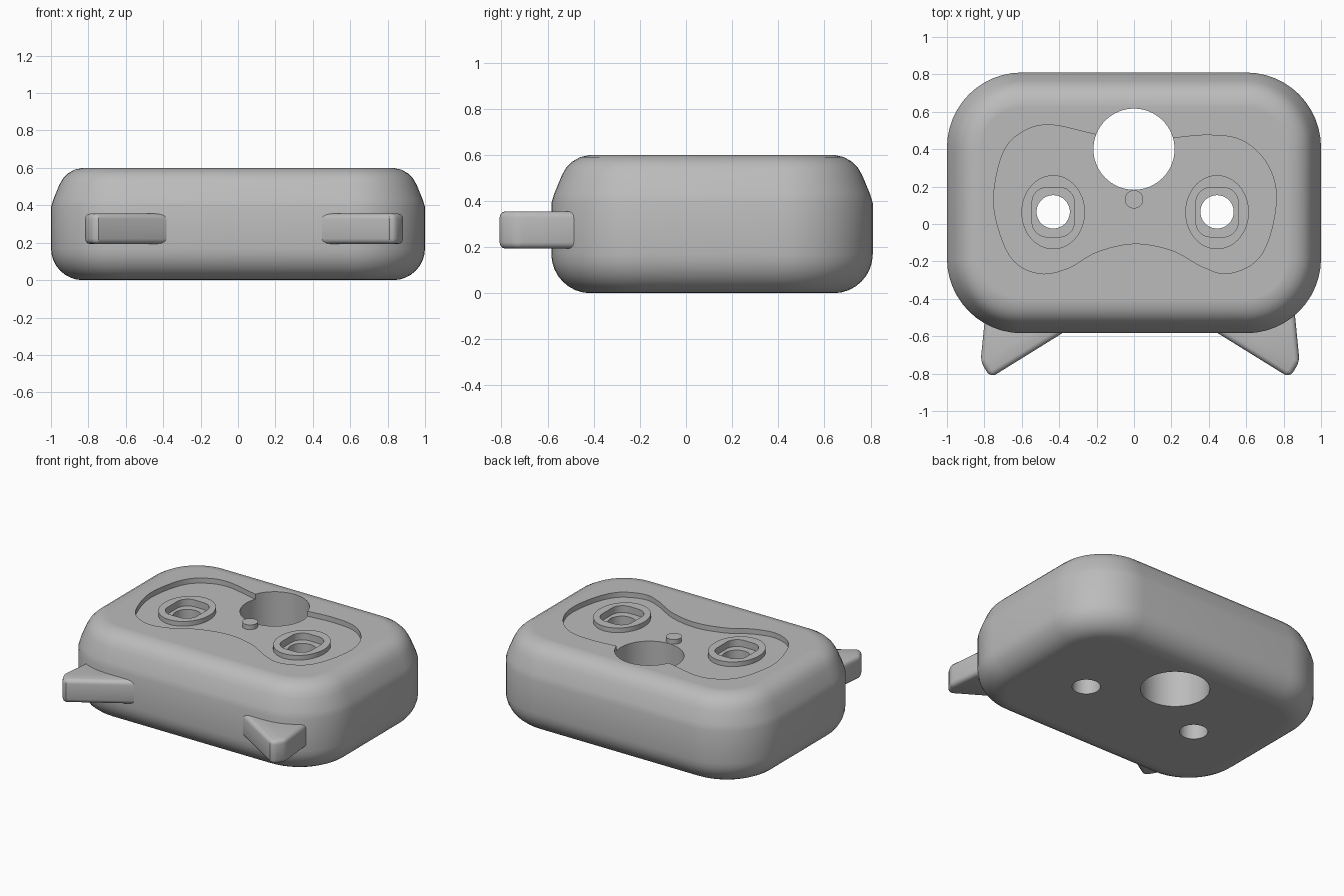
import bpy, bmesh
from math import cos, sin, pi, radians
from mathutils import Vector

if "Cube" in bpy.data.objects:
    bpy.data.objects.remove(bpy.data.objects["Cube"])

grey = bpy.data.materials.new("plain grey")
grey.use_nodes = True
grey.diffuse_color = (0.5, 0.5, 0.5, 1)
grey.node_tree.nodes["Principled BSDF"].inputs["Base Color"].default_value = (0.5, 0.5, 0.5, 1)


def loft(name, loops):
    """Skin a stack of matching closed loops and cap both ends."""
    bm = bmesh.new()
    rings = [[bm.verts.new(p) for p in loop] for loop in loops]
    n = len(rings[0])
    for a, b in zip(rings, rings[1:]):
        for i in range(n):
            j = (i + 1) % n
            bm.faces.new((a[i], a[j], b[j], b[i]))
    bm.faces.new(rings[0][::-1])
    bm.faces.new(rings[-1])
    bmesh.ops.recalc_face_normals(bm, faces=bm.faces)
    mesh = bpy.data.meshes.new(name)
    bm.to_mesh(mesh)
    bm.free()
    mesh.materials.append(grey)
    ob = bpy.data.objects.new(name, mesh)
    bpy.context.collection.objects.link(ob)
    return ob


def prism(name, outline, z0, z1):
    return loft(name, [[(x, y, z) for x, y in outline] for z in (z0, z1)])


def ellipse(cx, cy, rx, ry, n=64):
    return [(cx + rx * cos(2 * pi * i / n), cy + ry * sin(2 * pi * i / n)) for i in range(n)]


def rounded_rect(cx, cy, hx, hy, r, steps=12):
    pts = []
    for q, (sx, sy) in enumerate(((1, 1), (-1, 1), (-1, -1), (1, -1))):
        for i in range(steps + 1):
            a = (q + i / steps) * pi / 2
            pts.append((cx + sx * (hx - r) + r * cos(a), cy + sy * (hy - r) + r * sin(a)))
    return pts


def spline(points, steps=8):
    """Closed smooth curve through the points."""
    p = [Vector(q) for q in points]
    out = []
    for i in range(len(p)):
        a, b, c, d = (p[(i + k) % len(p)] for k in (-1, 0, 1, 2))
        for s in range(steps):
            t = s / steps
            out.append((b * 2 + (c - a) * t + (a * 2 - b * 5 + c * 4 - d) * t * t
                        + (b * 3 - a - c * 3 + d) * t ** 3) / 2)
    return out


def activate(ob):
    bpy.ops.object.select_all(action='DESELECT')
    ob.select_set(True)
    bpy.context.view_layer.objects.active = ob


def cut(ob, cutter):
    mod = ob.modifiers.new("cut", 'BOOLEAN')
    mod.operation, mod.solver, mod.object = 'DIFFERENCE', 'EXACT', cutter
    activate(ob)
    bpy.ops.object.modifier_apply(modifier=mod.name)
    bpy.data.objects.remove(cutter)


def smooth(ob):
    activate(ob)
    bpy.ops.object.shade_smooth_by_angle(angle=radians(32))


FLOOR, TOP = 0.565, 0.597

# Main body: rounded slab with a rolled base and a tapering shoulder
profile = [(0.185, 0)]
profile += [(0.17 * (1 - sin(a)), 0.17 * (1 - cos(a))) for a in (pi / 2 * i / 8 for i in range(9))]
profile += [(0, 0.39), (0.012, 0.43), (0.045, 0.51), (0.065, 0.545), (0.09, 0.57),
            (0.125, 0.59), (0.17, 0.6), (0.185, 0.6)]
body = loft("body", [[(x, y, z) for x, y in rounded_rect(0, 0.113, 1 - d, 0.697 - d, 0.4 - d)]
                     for d, z in profile])

# Wavy recess sunk into the top
outline = [(-0.75, 0.15), (-0.7, 0.38), (-0.6, 0.49), (-0.45, 0.53), (-0.21, 0.48), (0, 0.44),
           (0.21, 0.46), (0.4, 0.475), (0.57, 0.45), (0.7, 0.34), (0.76, 0.17), (0.73, -0.05),
           (0.65, -0.2), (0.5, -0.265), (0.37, -0.23), (0.2, -0.14), (0, -0.105),
           (-0.2, -0.15), (-0.35, -0.235), (-0.5, -0.265), (-0.64, -0.2), (-0.72, -0.04)]
cut(body, prism("recess_cutter", spline(outline), FLOOR, 0.8))

# Large through hole
cut(body, prism("main_hole_cutter", ellipse(0, 0.4, 0.217, 0.217), -0.2, 0.8))

# Two small through holes, each with a raised ring around a rounded pocket
for side, cx in (("right", -0.432), ("left", 0.444)):
    def pocket():
        return prism("pocket_cutter", rounded_rect(cx, 0.063, 0.113, 0.132, 0.08), 0.55, 0.8)
    cut(body, pocket())
    cut(body, prism("hole_cutter", ellipse(cx, 0.065, 0.089, 0.089), -0.2, 0.8))
    ring = prism(side + "_ring", ellipse(cx, 0.063, 0.17, 0.198), FLOOR - 0.005, TOP)
    cut(ring, prism("ring_cutter", rounded_rect(cx, 0.063, 0.113, 0.132, 0.08), 0.5, 0.8))
    smooth(ring)
smooth(body)

# Small round button in the recess
smooth(prism("button", ellipse(0, 0.132, 0.049, 0.049, 40), FLOOR - 0.005, TOP))

# Two pointed feet at the front
for side, sign, shift in (("right", -1, 0), ("left", 1, 0.065)):
    foot = prism(side + "_foot", [(sign * x + shift, y) for x, y in
                 ((0.785, -0.38), (0.82, -0.735), (0.772, -0.815), (0.745, -0.808),
                  (0.39, -0.588), (0.22, -0.483), (0.22, -0.38))], 0.193, 0.355)
    bevel = foot.modifiers.new("soft edges", 'BEVEL')
    bevel.width, bevel.segments, bevel.limit_method = 0.028, 3, 'ANGLE'
    bevel.angle_limit = radians(25)
    activate(foot)
    bpy.ops.object.modifier_apply(modifier=bevel.name)
    smooth(foot)
